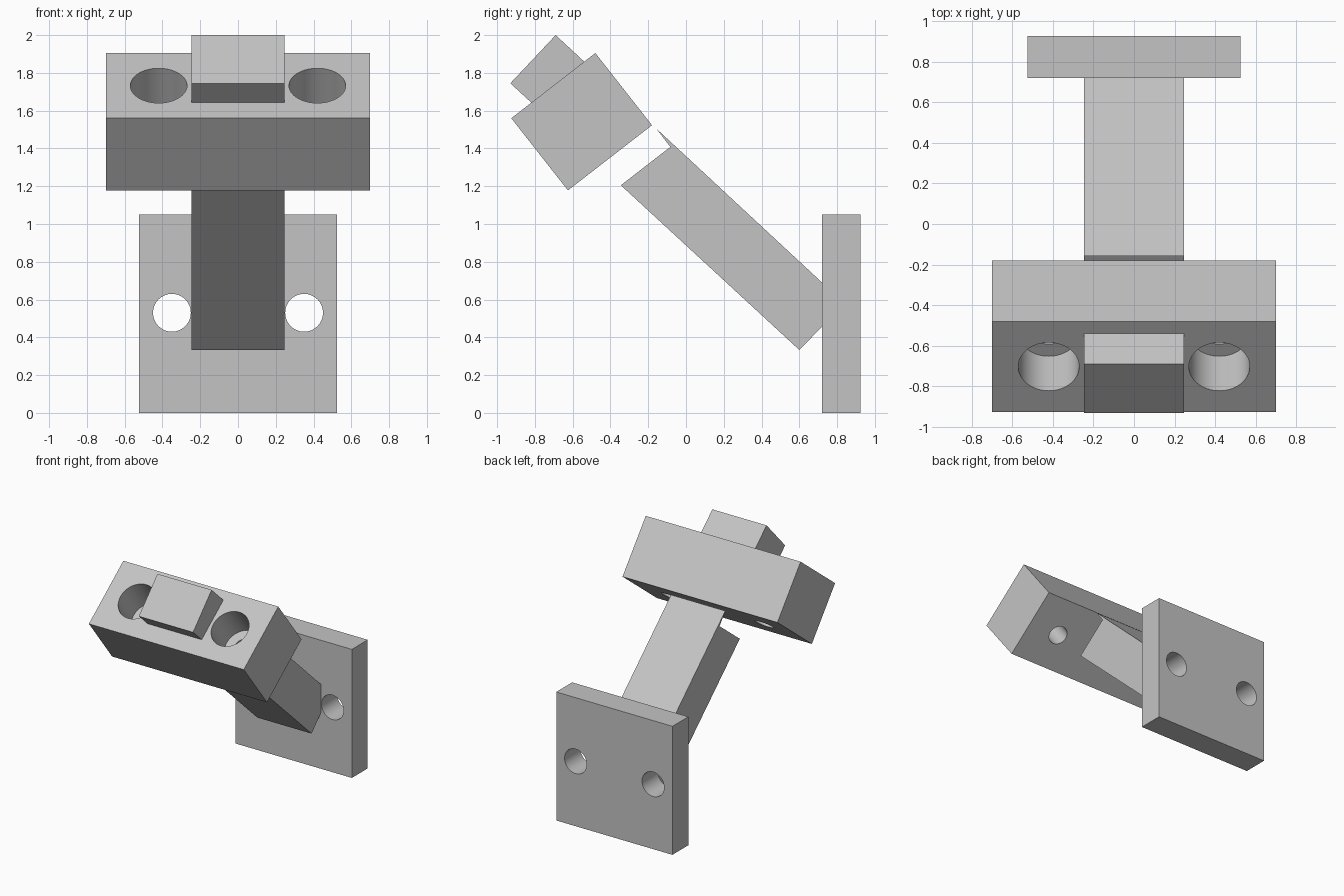
import bpy, bmesh, math
from mathutils import Vector

cube = bpy.data.objects.get("Cube")
if cube:
    bpy.data.objects.remove(cube, do_unlink=True)

GREY = (0.55, 0.55, 0.55, 1)
grey = bpy.data.materials.new("plain grey")
grey.use_nodes = True
grey.diffuse_color = GREY
grey.node_tree.nodes["Principled BSDF"].inputs["Base Color"].default_value = GREY


def finish(name, bm):
    mesh = bpy.data.meshes.new(name)
    bmesh.ops.recalc_face_normals(bm, faces=bm.faces[:])
    bm.to_mesh(mesh)
    bm.free()
    mesh.materials.append(grey)
    obj = bpy.data.objects.new(name, mesh)
    bpy.context.collection.objects.link(obj)
    return obj


def prism(name, profile, half_width):
    """Extrude a (y, z) side profile evenly to both sides along x."""
    bm = bmesh.new()
    face = bm.faces.new([bm.verts.new((-half_width, y, z)) for y, z in profile])
    ext = bmesh.ops.extrude_face_region(bm, geom=[face])["geom"]
    verts = [v for v in ext if isinstance(v, bmesh.types.BMVert)]
    bmesh.ops.translate(bm, vec=(2 * half_width, 0, 0), verts=verts)
    return finish(name, bm)


def drill(obj, start, end, radius):
    """Cut a round hole from start to end."""
    axis = end - start
    bm = bmesh.new()
    bmesh.ops.create_cone(bm, cap_ends=True, segments=64, radius1=radius,
                          radius2=radius, depth=axis.length)
    cutter = finish("hole_cutter", bm)
    cutter.hide_render = True
    cutter.rotation_mode = 'QUATERNION'
    cutter.rotation_quaternion = axis.to_track_quat('Z', 'Y')
    cutter.location = (start + end) / 2
    mod = obj.modifiers.new("hole", 'BOOLEAN')
    mod.operation = 'DIFFERENCE'
    mod.solver = 'EXACT'
    mod.object = cutter
    bpy.context.view_layer.update()
    select(obj)
    bpy.ops.object.modifier_apply(modifier=mod.name)
    bpy.data.objects.remove(cutter, do_unlink=True)


def select(obj):
    bpy.ops.object.select_all(action='DESELECT')
    obj.select_set(True)
    bpy.context.view_layer.objects.active = obj


# Upright mounting plate with two screw holes
plate = prism("mounting_plate",
              [(0.72, 0), (0.925, 0), (0.925, 1.05), (0.72, 1.05)], 0.525)
for side in (-1, 1):
    drill(plate, Vector((side * 0.35, 0.6, 0.53)), Vector((side * 0.35, 1.0, 0.53)), 0.1)

# Tilted clamp block with counterbored holes
block = prism("clamp_block",
              [(-0.925, 1.56), (-0.48, 1.905), (-0.18, 1.523), (-0.625, 1.178)], 0.7)
down = Vector((0, 0.613, -0.79))
for side in (-1, 1):
    top = Vector((side * 0.42, -0.7025, 1.7325))
    drill(block, top - down * 0.1, top + down * 0.277, 0.15)
    drill(block, top, top + down * 0.7, 0.075)

# Sloping arm, its upper end notched to clear the block
arm = prism("sloping_arm",
            [(-0.345, 1.205), (-0.083, 1.408), (-0.157, 1.505),
             (0.84, 0.579), (0.6, 0.333)], 0.245)

# Arm end standing out above the block
tab = prism("arm_end_tab",
            [(-0.93, 1.745), (-0.69, 2.0), (-0.36, 1.694), (-0.6, 1.441)], 0.245)

for obj in (plate, block, arm, tab):
    select(obj)
    bpy.ops.object.shade_smooth_by_angle(angle=math.radians(30))
